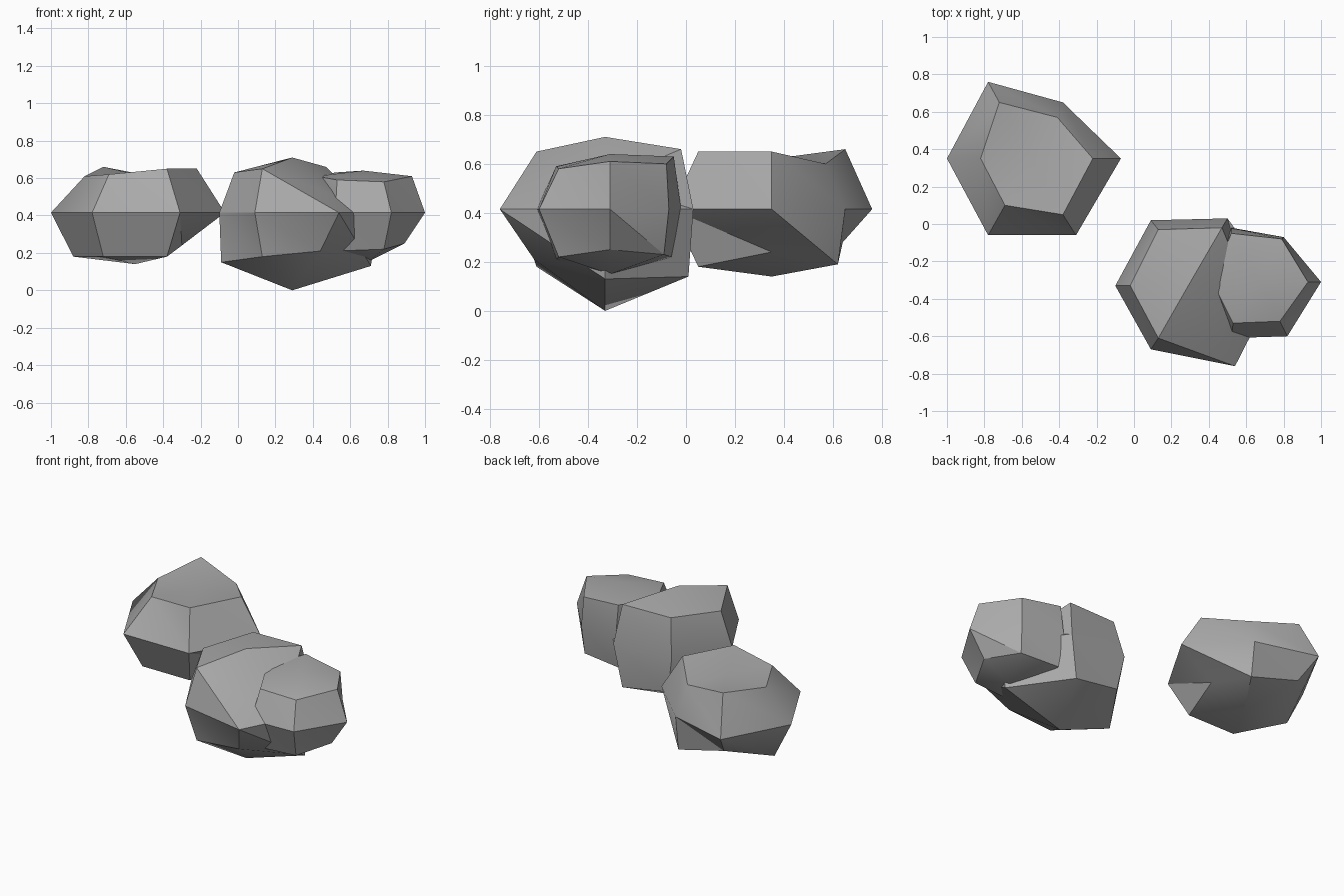
import bpy
import bmesh
import math

cube = bpy.data.objects.get("Cube")
if cube:
    bpy.data.objects.remove(cube)

EQUATOR = .415  # every boulder is widest at this height


def make_material(name, colour):
    material = bpy.data.materials.new(name)
    material.use_nodes = True
    material.diffuse_color = colour
    shader = next(n for n in material.node_tree.nodes if n.type == 'BSDF_PRINCIPLED')
    shader.inputs["Base Color"].default_value = colour
    shader.inputs["Roughness"].default_value = .8
    return material


stone = make_material("stone grey", (.4, .4, .4, 1))


def make_boulder(name, top, upper, middle, lower, bottom):
    """Faceted stone: two poles joined through three six-sided rings.
    Rings run counter-clockwise from the left-hand corner."""
    bm = bmesh.new()
    top_pole = bm.verts.new(top)
    bottom_pole = bm.verts.new(bottom)
    upper_ring = [bm.verts.new(point) for point in upper]
    middle_ring = [bm.verts.new((x, y, EQUATOR)) for x, y in middle]
    lower_ring = [bm.verts.new(point) for point in lower]
    count = len(middle_ring)
    for i in range(count):
        j = (i + 1) % count
        # crown and shoulder
        bm.faces.new((top_pole, upper_ring[i], upper_ring[j]))
        bm.faces.new((upper_ring[i], middle_ring[i], middle_ring[j]))
        bm.faces.new((upper_ring[i], middle_ring[j], upper_ring[j]))
        # flank and underside
        bm.faces.new((middle_ring[i], lower_ring[i], lower_ring[j]))
        bm.faces.new((middle_ring[i], lower_ring[j], middle_ring[j]))
        bm.faces.new((bottom_pole, lower_ring[j], lower_ring[i]))
    bmesh.ops.recalc_face_normals(bm, faces=bm.faces[:])

    mesh = bpy.data.meshes.new(name)
    bm.to_mesh(mesh)
    bm.free()
    mesh.materials.append(stone)
    boulder = bpy.data.objects.new(name, mesh)
    bpy.context.collection.objects.link(boulder)

    # soften shallow creases, keep the strong ones crisp
    bpy.ops.object.select_all(action='DESELECT')
    boulder.select_set(True)
    bpy.context.view_layer.objects.active = boulder
    bpy.ops.object.shade_smooth_by_angle(angle=math.radians(30))
    return boulder


# separate boulder, at the back
make_boulder(
    "back_boulder",
    top=(-.55, .35, .62),
    upper=[(-.82, .35, .61), (-.69, .1, .62), (-.38, .05, .65),
           (-.22, .35, .65), (-.41, .57, .6), (-.72, .65, .66)],
    middle=[(-1, .35), (-.78, -.06), (-.31, -.06),
            (-.07, .35), (-.38, .65), (-.78, .76)],
    lower=[(-.88, .35, .18), (-.72, .05, .18), (-.38, .05, .18),
           (-.3, .35, .24), (-.38, .62, .19), (-.72, .64, .28)],
    bottom=(-.55, .35, .14))

# largest boulder, at the front
make_boulder(
    "large_boulder",
    top=(.29, -.33, .71),
    upper=[(-.02, -.33, .63), (.13, -.61, .65), (.46, -.6, .53),
           (.6, -.33, .53), (.47, -.02, .66), (.13, -.03, .66)],
    middle=[(-.1, -.33), (.09, -.67), (.54, -.76),
            (.76, -.33), (.5, .03), (.09, .02)],
    lower=[(-.09, -.33, .15), (.13, -.61, .18), (.44, -.62, .21),
           (.71, -.33, .13), (.45, .01, .14), (.13, 0, .19)],
    bottom=(.29, -.33, 0))

# small boulder grown into the side of the large one
make_boulder(
    "small_boulder",
    top=(.67, -.31, .64),
    upper=[(.42, -.31, .61), (.53, -.53, .59), (.78, -.52, .58),
           (.93, -.31, .61), (.79, -.08, .6), (.52, -.05, .63)],
    middle=[(.38, -.31), (.52, -.61), (.82, -.6),
            (1, -.31), (.8, -.07), (.52, -.02)],
    lower=[(.45, -.31, .2), (.52, -.53, .21), (.78, -.52, .22),
           (.89, -.31, .25), (.79, -.09, .23), (.53, -.06, .22)],
    bottom=(.69, -.31, .15))
